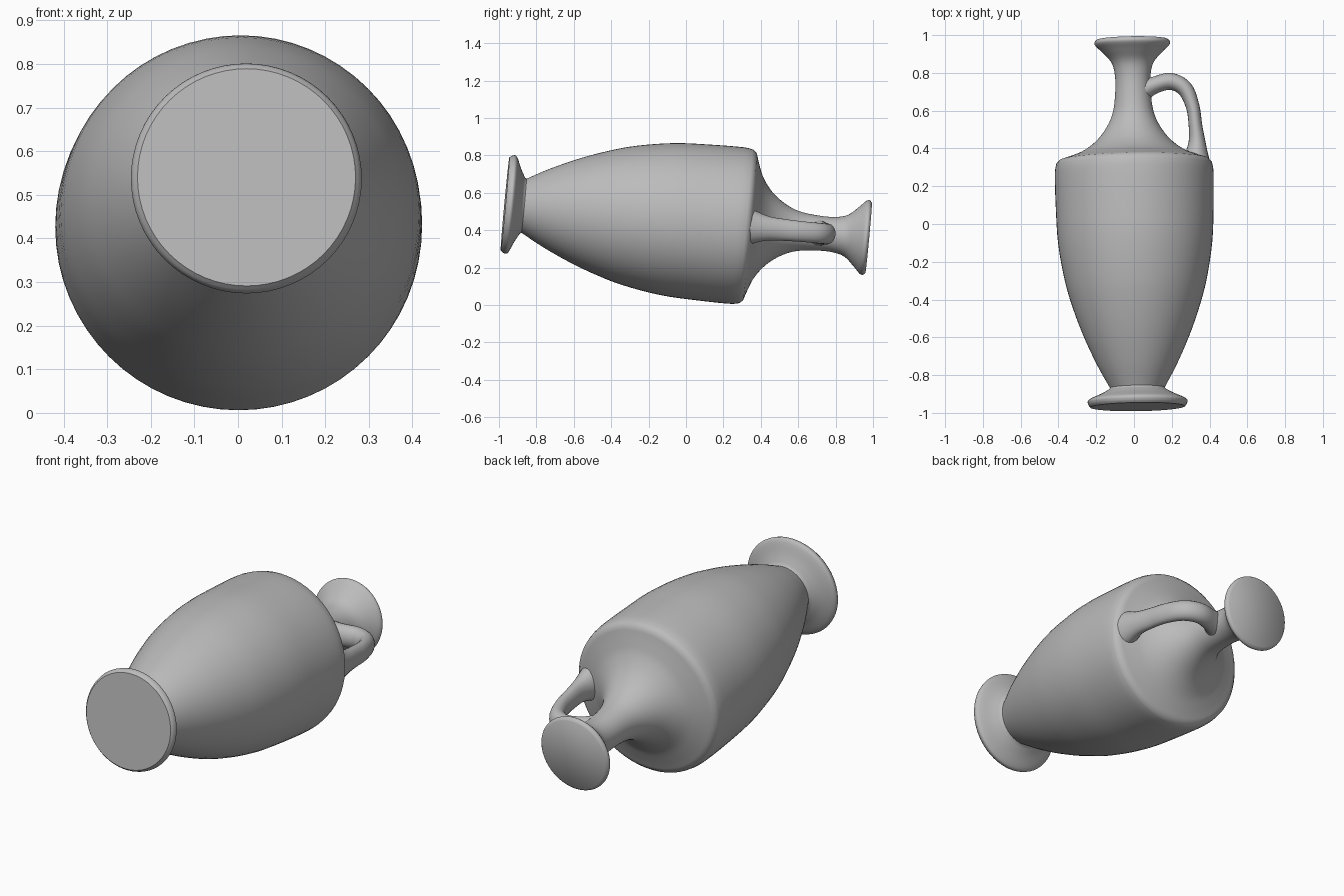
import bpy, bmesh, math
from mathutils import Vector, Matrix

cube = bpy.data.objects.get("Cube")
if cube:
    bpy.data.objects.remove(cube, do_unlink=True)

# Single clay colour
clay = bpy.data.materials.new("grey clay")
clay.use_nodes = True
GREY = (0.5, 0.5, 0.5, 1.0)
clay.diffuse_color = GREY
clay.node_tree.nodes["Principled BSDF"].inputs["Base Color"].default_value = GREY

# The jug lies on its side: local z is its slightly tilted axis
axis = Vector((-0.015, 1.0, -0.093)).normalized()
side = Vector((1, 0, 0))
side = (side - axis * side.dot(axis)).normalized()
lying = Matrix((side, axis.cross(side), axis)).transposed().to_4x4()
lying.translation = (0.005, 0.0, 0.45)


def smooth_path(points, steps):
    """Catmull-Rom curve through points of any dimension."""
    pts = [Vector(p) for p in points]
    pts = [pts[0] * 2 - pts[1]] + pts + [pts[-1] * 2 - pts[-2]]
    out = []
    for a, b, c, d in zip(pts, pts[1:], pts[2:], pts[3:]):
        for i in range(steps):
            t = i / steps
            out.append(0.5 * (2 * b + (c - a) * t + (2 * a - 5 * b + 4 * c - d) * t * t
                              + (3 * b - a - 3 * c + d) * t ** 3))
    return out + [pts[-2]]


def skin(name, rings, angle):
    """Bridge closed rings of points into one capped smooth tube."""
    bm = bmesh.new()
    loops = [[bm.verts.new(p) for p in ring] for ring in rings]
    n = len(loops[0])
    for a, b in zip(loops, loops[1:]):
        for i in range(n):
            j = (i + 1) % n
            bm.faces.new((a[i], a[j], b[j], b[i]))
    bm.faces.new(loops[0][::-1])
    bm.faces.new(loops[-1])
    bmesh.ops.recalc_face_normals(bm, faces=bm.faces)
    bm.transform(lying)
    mesh = bpy.data.meshes.new(name)
    bm.to_mesh(mesh)
    bm.free()
    mesh.materials.append(clay)
    obj = bpy.data.objects.new(name, mesh)
    bpy.context.collection.objects.link(obj)
    bpy.ops.object.select_all(action='DESELECT')
    obj.select_set(True)
    bpy.context.view_layer.objects.active = obj
    bpy.ops.object.shade_smooth_by_angle(angle=math.radians(angle))
    return obj


# Turned profile as (radius, distance along axis)
foot = [(0.25, -0.972), (0.262, -0.955), (0.258, -0.932), (0.195, -0.903), (0.15, -0.878)]
belly = [(0.145, -0.87), (0.21, -0.75), (0.278, -0.6), (0.333, -0.45), (0.375, -0.3),
         (0.408, -0.1), (0.418, 0.1), (0.42, 0.27), (0.412, 0.325)]
neck = [(0.395, 0.343), (0.33, 0.365), (0.265, 0.393), (0.195, 0.447), (0.14, 0.52),
        (0.107, 0.6), (0.094, 0.7), (0.094, 0.79), (0.112, 0.86), (0.16, 0.915),
        (0.195, 0.95), (0.2, 0.968), (0.188, 0.981)]
profile = sum((smooth_path(part, 4) for part in (foot, belly, neck)), [])
SIDES = 64
turns = [2 * math.pi * i / SIDES for i in range(SIDES)]
skin("jug_body", [[(r * math.cos(t), r * math.sin(t), s) for t in turns]
                  for r, s in profile], 50)

# Strap handle as (outward, along axis, half thickness, half width), flared at both roots
strap = smooth_path([(0.03, 0.70, 0.065, 0.075), (0.11, 0.735, 0.046, 0.06),
                     (0.2, 0.755, 0.045, 0.056), (0.275, 0.715, 0.042, 0.055),
                     (0.315, 0.62, 0.036, 0.055), (0.328, 0.52, 0.036, 0.058),
                     (0.335, 0.43, 0.045, 0.066), (0.33, 0.34, 0.07, 0.095)], 5)
rings = []
for i, p in enumerate(strap):
    q, o = strap[min(i + 1, len(strap) - 1)], strap[max(i - 1, 0)]
    along = Vector((q[0] - o[0], 0, q[1] - o[1])).normalized()
    across = Vector((-along.z, 0, along.x))
    ring = []
    for k in range(20):
        t = 2 * math.pi * k / 20
        ring.append(Vector((p[0], 0, p[1])) + across * p[2] * math.cos(t)
                    + Vector((0, p[3] * math.sin(t), 0)))
    rings.append(ring)
skin("strap_handle", rings, 60)
